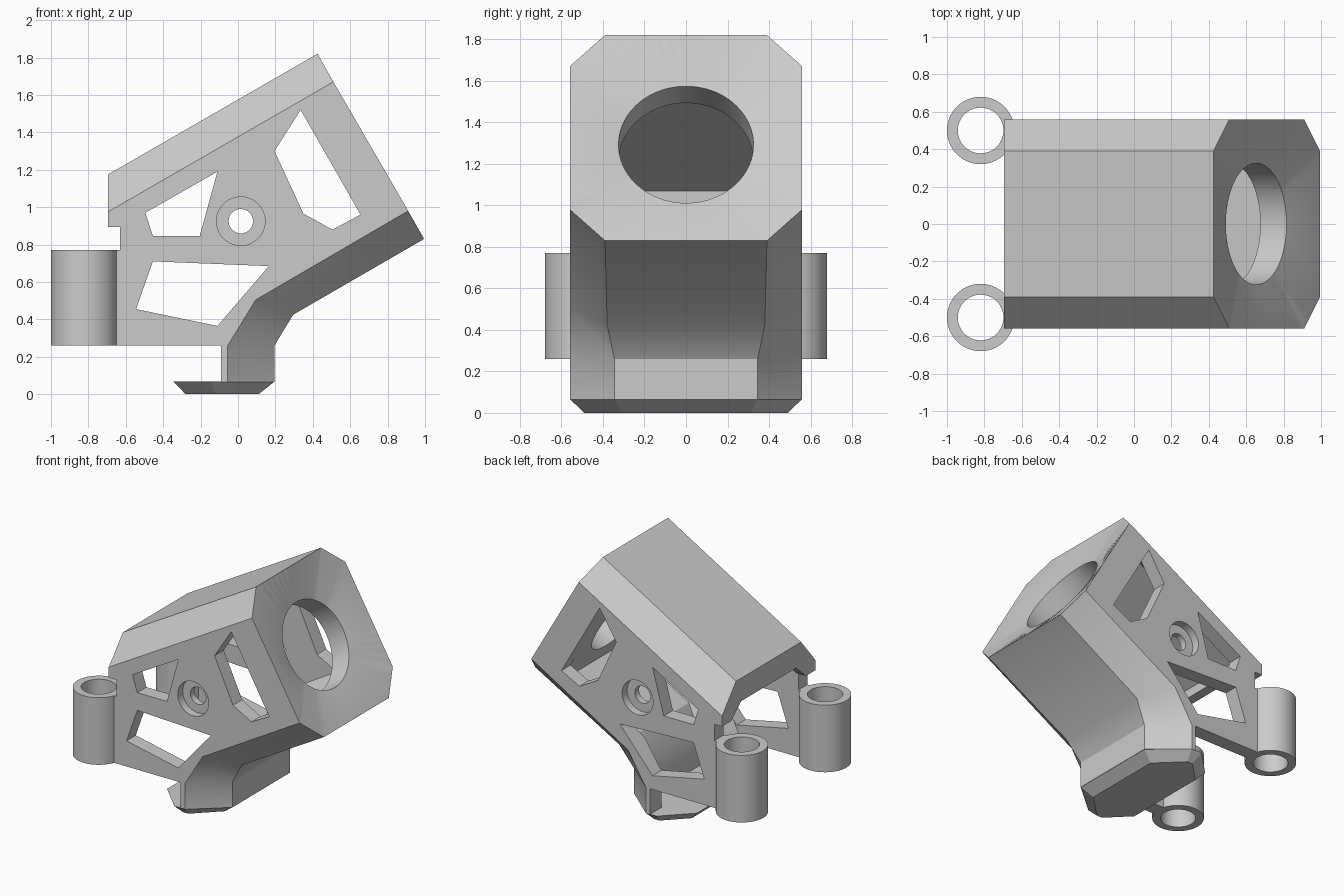
import bpy, bmesh, math
from mathutils import Vector

cube = bpy.data.objects.get("Cube")
if cube:
    bpy.data.objects.remove(cube, do_unlink=True)

grey = bpy.data.materials.new("plain grey")
grey.use_nodes = True
colour = (0.6, 0.6, 0.6, 1)
grey.diffuse_color = colour
grey.node_tree.nodes["Principled BSDF"].inputs["Base Color"].default_value = colour


def loft(name, rings):
    """Closed solid through rings of equal point count."""
    bm = bmesh.new()
    loops = [[bm.verts.new(p) for p in ring] for ring in rings]
    count = len(loops[0])
    for a, b in zip(loops, loops[1:]):
        for i in range(count):
            j = (i + 1) % count
            bm.faces.new((a[i], a[j], b[j], b[i]))
    bm.faces.new(loops[0][::-1])
    bm.faces.new(loops[-1])
    bmesh.ops.recalc_face_normals(bm, faces=bm.faces)
    mesh = bpy.data.meshes.new(name)
    bm.to_mesh(mesh)
    bm.free()
    mesh.materials.append(grey)
    obj = bpy.data.objects.new(name, mesh)
    bpy.context.collection.objects.link(obj)
    return obj


def chamfered(name, side, full, half):
    """Side profile at y = +-half, full profile (x, z, half width) nearer the middle."""
    rings = []
    for s in (-1, 1):
        outer = [(x, s * half, z) for x, z in side]
        inner = [(x, s * w, z) for x, z, w in full]
        rings += [outer, inner] if s < 0 else [inner, outer]
    return loft(name, rings)


def prism(name, profile, y0, y1):
    return loft(name, [[(x, y, z) for x, z in profile] for y in (y0, y1)])


def circle(x, z, r, n=48):
    return [(x + r * math.cos(2 * math.pi * i / n), z + r * math.sin(2 * math.pi * i / n))
            for i in range(n)]


def cut(obj, cutter):
    mod = obj.modifiers.new("cut", 'BOOLEAN')
    mod.operation = 'DIFFERENCE'
    mod.solver = 'EXACT'
    mod.object = cutter
    bpy.context.view_layer.objects.active = obj
    bpy.ops.object.modifier_apply(modifier=mod.name)
    bpy.data.objects.remove(cutter, do_unlink=True)


def smooth(obj):
    bpy.ops.object.select_all(action='DESELECT')
    obj.select_set(True)
    bpy.context.view_layer.objects.active = obj
    bpy.ops.object.shade_smooth_by_angle(angle=math.radians(31))


# Tilted frame: d runs along the housing, n across it
C, S = math.cos(math.pi / 6), 0.5


def tilt(d, n):
    return (C * d - S * n, S * d + C * n)


# Housing: chamfered tilted block with the leg below and the side plates behind
back = [(-.09, .065), (-.09, .26), (-.69, .26), (-.69, .77),
        (-.63, .77), (-.63, .895), (-.695, .895)]
side = [(-.695, .975), (.51, 1.67), (.91, .98), (.095, .505), (-.055, .26), (-.055, .065)]
full = [(-.695, 1.175, .39), (.425, 1.82, .39), (.995, .83, .39),
        (.295, .425, .38), (.195, .26, .345), (.195, .065, .345)]
housing = chamfered("housing", side + back, full + [(x, z, .39) for x, z in back], .56)

# Hollow inside, open at the back, with a small lip under the roof
in_side = [(-.62, .947), tilt(1.05, 1.13), tilt(1.05, .505), (0, .57), (-.13, .3),
           (-.13, -.1), (-1.2, -.1), (-1.2, .893), (-.62, .893)]
in_full = [(-.62, 1.068, .33), tilt(1.05, 1.235) + (.33,), tilt(1.05, .33) + (.33,),
           (.2, .5, .32), (.085, .29, .29), (.085, -.1, .29),
           (-1.2, -.1, .33), (-1.2, 1.0, .33), (-.62, 1.0, .33)]
cut(housing, chamfered("cavity_cutter", in_side, in_full, .45))

# Dished front face running into a round opening
FACE, MID, R, DISH = 1.278, .7925, .325, .066
corners = [math.atan2(sn * b, sy * a) for a, b in ((.56, .399), (.39, .5715))
           for sy in (-1, 1) for sn in (-1, 1)]
angles = sorted(corners + [2 * math.pi * (i + .5) / 64 - math.pi for i in range(64)])


def octagon_radius(a):
    c, s = abs(math.cos(a)), abs(math.sin(a))
    return min(.56 / max(c, 1e-6), .5715 / max(s, 1e-6), .96 / (c + s))


def dish_ring(spread, depth):
    ring = []
    for a in angles:
        r = R + (octagon_radius(a) - R) * spread
        x, z = tilt(FACE + depth, MID + r * math.sin(a))
        ring.append((x, r * math.cos(a), z))
    return ring


cut(housing, loft("opening_cutter", [dish_ring(1.3, DISH * .3), dish_ring(0, -DISH),
                                     dish_ring(0, -.3)]))

# Windows through both side plates
windows = [
    [(-.495, .97), (-.11, 1.19), (-.205, .845), (-.455, .845)],
    [(.335, 1.52), (.655, .96), (.505, .88), (.35, .965), (.195, 1.3)],
    [(-.455, .71), (.165, .685), (-.11, .365), (-.545, .455)],
]
for outline in windows:
    cut(housing, prism("window_cutter", outline, -1, 1))

# Bolt holes with a wider countersunk seat on each side
cut(housing, prism("bolt_cutter", circle(.015, .925, .065), -1, 1))
for s in (-1, 1):
    cut(housing, prism("seat_cutter", circle(.015, .925, .13), s * .5, s * .7))
smooth(housing)

# Foot: flat hooked plate with a bevelled underside


def foot_ring(z, points):
    return [(x, y, z) for x, y in points] + [(x, -y, z) for x, y in reversed(points)]


top = [(.195, .345), (-.055, .56), (-.145, .56), (-.345, .36)]
under = [(.11, .31), (-.075, .49), (-.12, .49), (-.28, .33)]
foot = loft("foot", [foot_ring(0, under), foot_ring(.067, top)])

# Hinge tubes at the back
for label, s in (("left", 1), ("right", -1)):
    rings = []
    for z in (.26, .77):
        rings.append([(x, y, z) for x, y in circle(-.82, s * .5, .18, 64)])
    tube = loft(label + "_hinge_tube", rings)
    bore = [[(x, y, z) for x, y in circle(-.82, s * .5, .122, 64)] for z in (.1, .9)]
    cut(tube, loft("bore_cutter", bore))
    smooth(tube)
